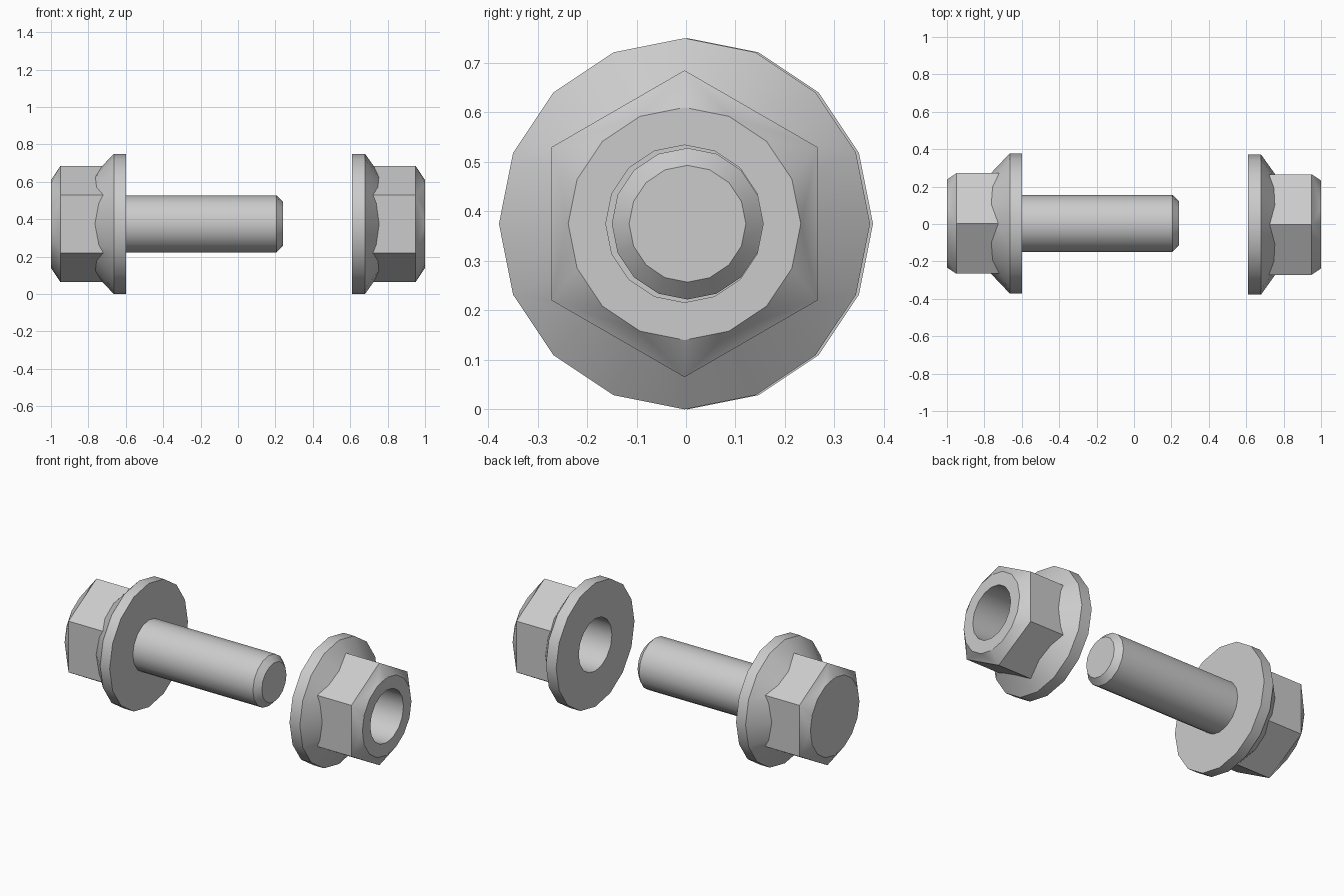
import bpy, bmesh, math

if "Cube" in bpy.data.objects:
    bpy.data.objects.remove(bpy.data.objects["Cube"])

Z = 0.375      # height of the common axis
SIDES = 16


def ring(bm, x, r, n, y):
    # polygon around the x axis with one corner pointing up
    return [bm.verts.new((x, y + r * math.sin(2 * math.pi * i / n),
                          Z + r * math.cos(2 * math.pi * i / n))) for i in range(n)]


def finish(bm, name):
    bmesh.ops.recalc_face_normals(bm, faces=bm.faces)
    me = bpy.data.meshes.new(name)
    bm.to_mesh(me)
    bm.free()
    ob = bpy.data.objects.new(name, me)
    bpy.context.collection.objects.link(ob)
    return ob


def turned(name, profile, y):
    # closed solid from (x, radius) pairs
    bm = bmesh.new()
    rings = [ring(bm, x, r, SIDES, y) for x, r in profile]
    for a, b in zip(rings, rings[1:]):
        for i in range(SIDES):
            j = (i + 1) % SIDES
            bm.faces.new((a[i], a[j], b[j], b[i]))
    bm.faces.new(rings[0])
    bm.faces.new(rings[-1])
    return finish(bm, name)


def hexagon(name, x_in, x_edge, x_end, y):
    # hex prism whose outer end tapers to a round face
    bm = bmesh.new()
    ring(bm, x_in, 0.31, 6, y)
    ring(bm, x_edge, 0.31, 6, y)
    ring(bm, x_end, 0.235, SIDES, y)
    bmesh.ops.convex_hull(bm, input=bm.verts[:])
    bmesh.ops.dissolve_limit(bm, angle_limit=0.01, verts=bm.verts[:], edges=bm.edges[:])
    return finish(bm, name)


def combine(ob, other, operation):
    mod = ob.modifiers.new("join", 'BOOLEAN')
    mod.object, mod.operation, mod.solver = other, operation, 'EXACT'
    dg = bpy.context.evaluated_depsgraph_get()
    me = bpy.data.meshes.new_from_object(ob.evaluated_get(dg))
    ob.modifiers.clear()
    ob.data = me
    bpy.data.objects.remove(other)


def smooth(ob):
    bpy.ops.object.select_all(action='DESELECT')
    ob.select_set(True)
    bpy.context.view_layer.objects.active = ob
    bpy.ops.object.shade_smooth_by_angle(angle=math.radians(30))


# Bolt: flange and shank in one turned profile, plus hex head
by = 0.003
bolt = turned("flange_bolt", [(-0.83, 0.20), (-0.664, 0.375), (-0.60, 0.375), (-0.60, 0.153),
                              (0.205, 0.153), (0.24, 0.118)], by)
combine(bolt, hexagon("bolt_head", -0.63, -0.95, -1.0, by), 'UNION')
smooth(bolt)

# Nut: flange plus hex body, bored through
ny = -0.003
nut = turned("flange_nut", [(0.61, 0.375), (0.679, 0.375), (0.80, 0.205)], ny)
combine(nut, hexagon("nut_body", 0.64, 0.95, 1.0, ny), 'UNION')
combine(nut, turned("nut_bore", [(0.5, 0.159), (1.1, 0.159)], ny), 'DIFFERENCE')
smooth(nut)
